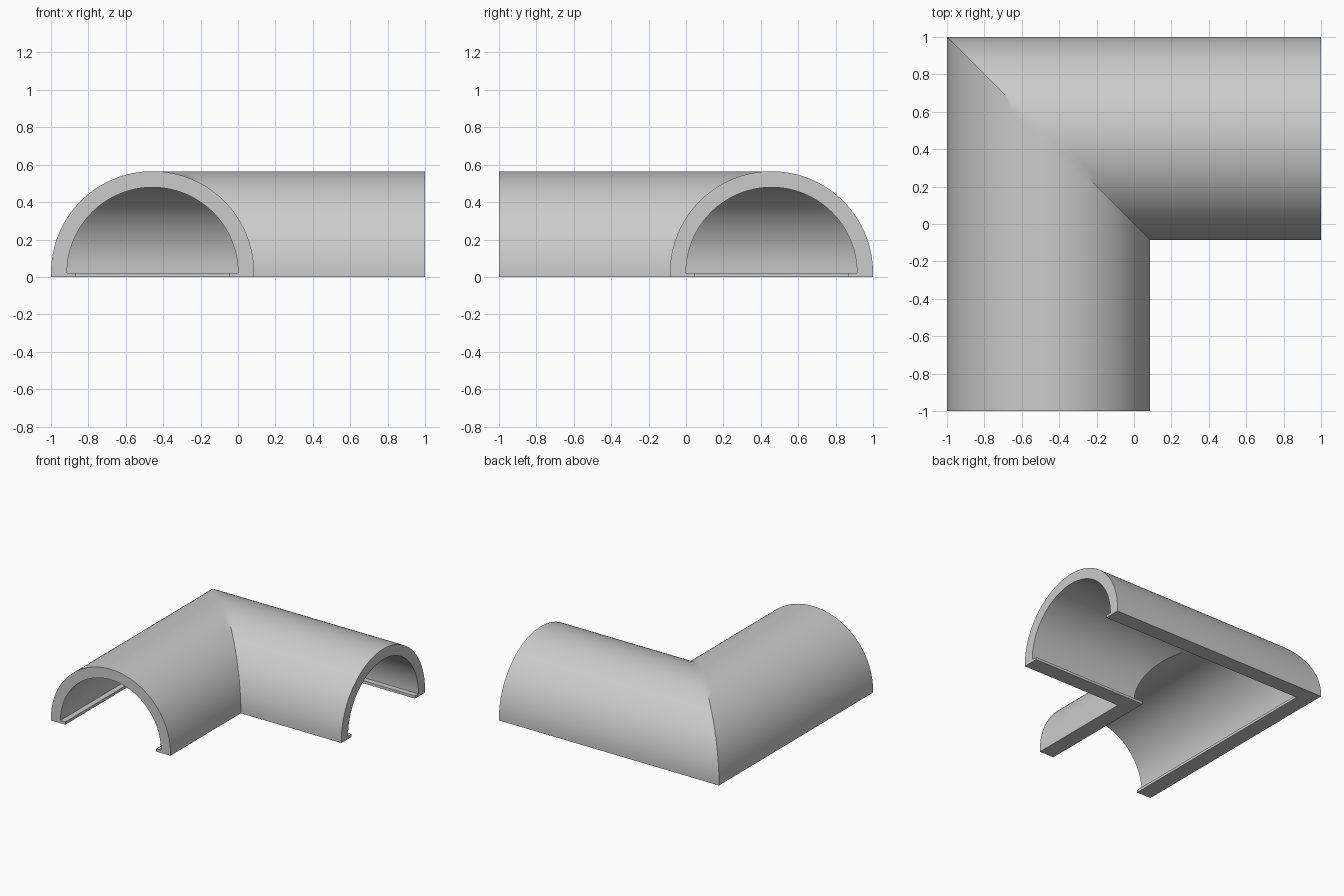
import bpy, bmesh, math

cube = bpy.data.objects.get("Cube")
if cube:
    bpy.data.objects.remove(cube, do_unlink=True)

CENTRE = 0.457      # distance of each channel axis from the middle
OUTER, INNER = 0.543, 0.457
LIP_EDGE, LIP_TOP = 0.412, 0.022
SEGMENTS = 64
BLEND = 0.05        # short band beside the mitre

grey = bpy.data.materials.new("light_grey")
grey.use_nodes = True
colour = (0.6, 0.6, 0.6, 1)
grey.diffuse_color = colour
grey.node_tree.nodes["Principled BSDF"].inputs["Base Color"].default_value = colour


def arc(radius):
    """Half circle from right to left, as (offset, height) pairs."""
    steps = [math.pi * i / SEGMENTS for i in range(SEGMENTS + 1)]
    return [(radius * math.cos(a), LIP_TOP + radius * math.sin(a)) for a in steps]


# Cross-section: arched shell with a small inward lip at each foot
profile = [(OUTER, 0)] + arc(OUTER) + [(-OUTER, 0), (-LIP_EDGE, 0), (-LIP_EDGE, LIP_TOP)]
profile += arc(INNER)[::-1] + [(LIP_EDGE, LIP_TOP), (LIP_EDGE, 0)]

# Stations along the elbow: open front end, mitred corner, open left end
stations = [
    lambda u, z: (u - CENTRE, -1, z),
    lambda u, z: (u - CENTRE, CENTRE - u - BLEND, z),
    lambda u, z: (u - CENTRE, CENTRE - u, z),
    lambda u, z: (u - CENTRE + BLEND, CENTRE - u, z),
    lambda u, z: (1, CENTRE - u, z),
]

bm = bmesh.new()
rings = [[bm.verts.new(place(u, z)) for u, z in profile] for place in stations]
count = len(profile)
for a, b in zip(rings, rings[1:]):
    for i in range(count):
        j = (i + 1) % count
        bm.faces.new((a[i], a[j], b[j], b[i]))

# End caps
bm.faces.new(rings[0])
bm.faces.new(rings[-1][::-1])
bmesh.ops.recalc_face_normals(bm, faces=bm.faces)

mesh = bpy.data.meshes.new("elbow_channel")
bm.to_mesh(mesh)
bm.free()
mesh.materials.append(grey)
elbow = bpy.data.objects.new("elbow_channel", mesh)
bpy.context.collection.objects.link(elbow)

bpy.ops.object.select_all(action="DESELECT")
elbow.select_set(True)
bpy.context.view_layer.objects.active = elbow
bpy.ops.object.shade_smooth_by_angle(angle=math.radians(30))
